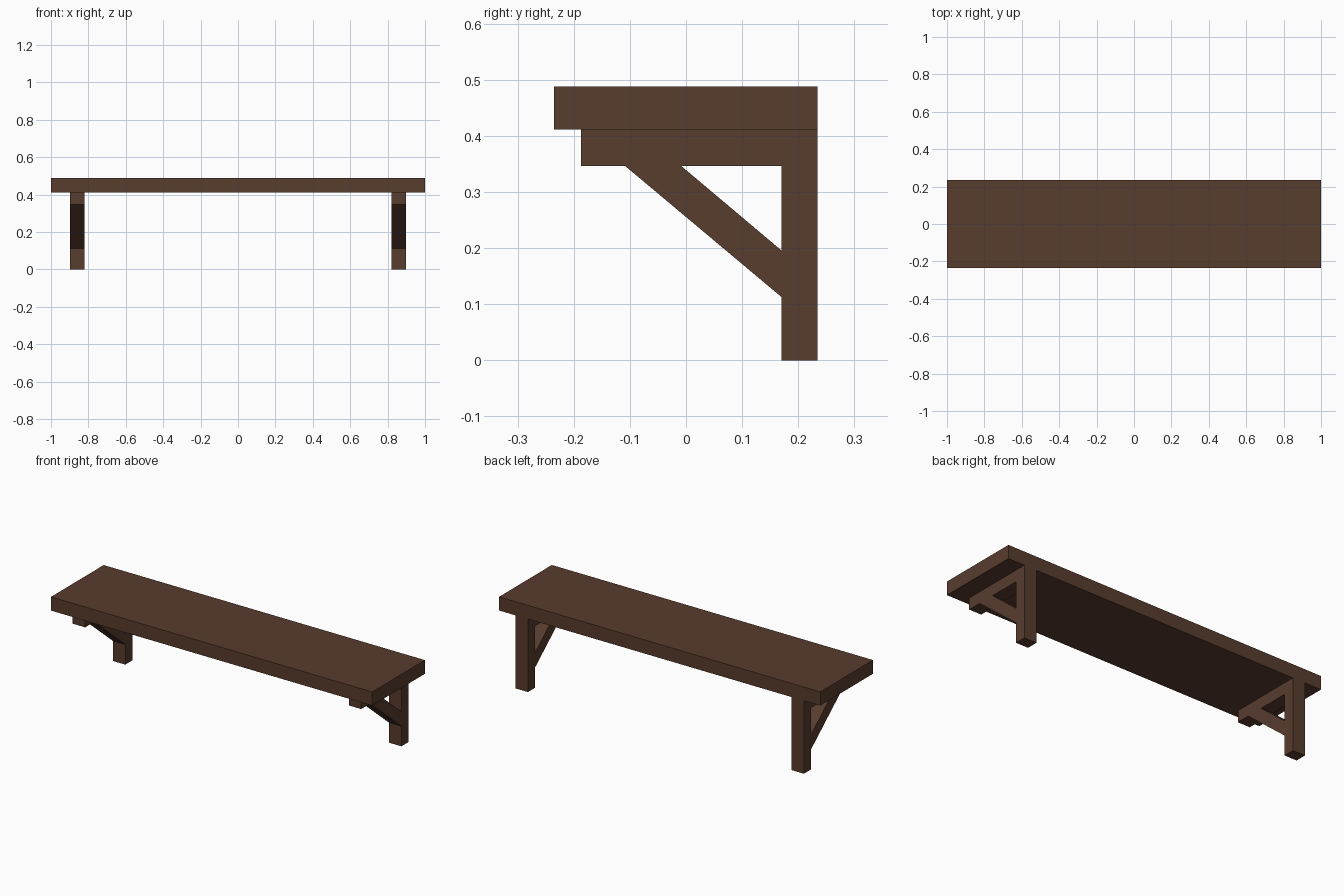
import bpy
import bmesh

if "Cube" in bpy.data.objects:
    bpy.data.objects.remove(bpy.data.objects["Cube"])

wood = bpy.data.materials.new("dark brown wood")
wood.diffuse_color = (0.098, 0.045, 0.027, 1.0)
wood.use_nodes = True
wood.node_tree.nodes["Principled BSDF"].inputs["Base Color"].default_value = wood.diffuse_color


def extrude_profile(name, points, x0, x1):
    """Solid made from a (y, z) side profile, running from x0 to x1."""
    bm = bmesh.new()
    face = bm.faces.new([bm.verts.new((x0, y, z)) for y, z in points])
    grown = bmesh.ops.extrude_face_region(bm, geom=[face], use_keep_orig=True)
    verts = [g for g in grown["geom"] if isinstance(g, bmesh.types.BMVert)]
    bmesh.ops.translate(bm, verts=verts, vec=(x1 - x0, 0, 0))
    bmesh.ops.recalc_face_normals(bm, faces=bm.faces)
    mesh = bpy.data.meshes.new(name)
    bm.to_mesh(mesh)
    bm.free()
    mesh.materials.append(wood)
    obj = bpy.data.objects.new(name, mesh)
    bpy.context.collection.objects.link(obj)
    return obj


def rect(y0, y1, z0, z1):
    return [(y0, z0), (y1, z0), (y1, z1), (y0, z1)]


BACK, LEG_FRONT = 0.234, 0.17
ARM_BOTTOM, SEAT_BOTTOM, SEAT_TOP = 0.346, 0.411, 0.488

# Seat plank
extrude_profile("seat", rect(-0.235, BACK, SEAT_BOTTOM, SEAT_TOP), -1.0, 1.0)

# Bracket on each side: back leg, support arm and diagonal brace
brace = [(-0.108, ARM_BOTTOM), (LEG_FRONT, 0.113),
         (LEG_FRONT, 0.196), (-0.008, ARM_BOTTOM)]
for side, x0, x1 in (("left", -0.898, -0.821), ("right", 0.821, 0.898)):
    extrude_profile(side + "_leg", rect(LEG_FRONT, BACK, 0.0, SEAT_BOTTOM), x0, x1)
    extrude_profile(side + "_arm", rect(-0.187, LEG_FRONT, ARM_BOTTOM, SEAT_BOTTOM), x0, x1)
    extrude_profile(side + "_brace", brace, x0, x1)
